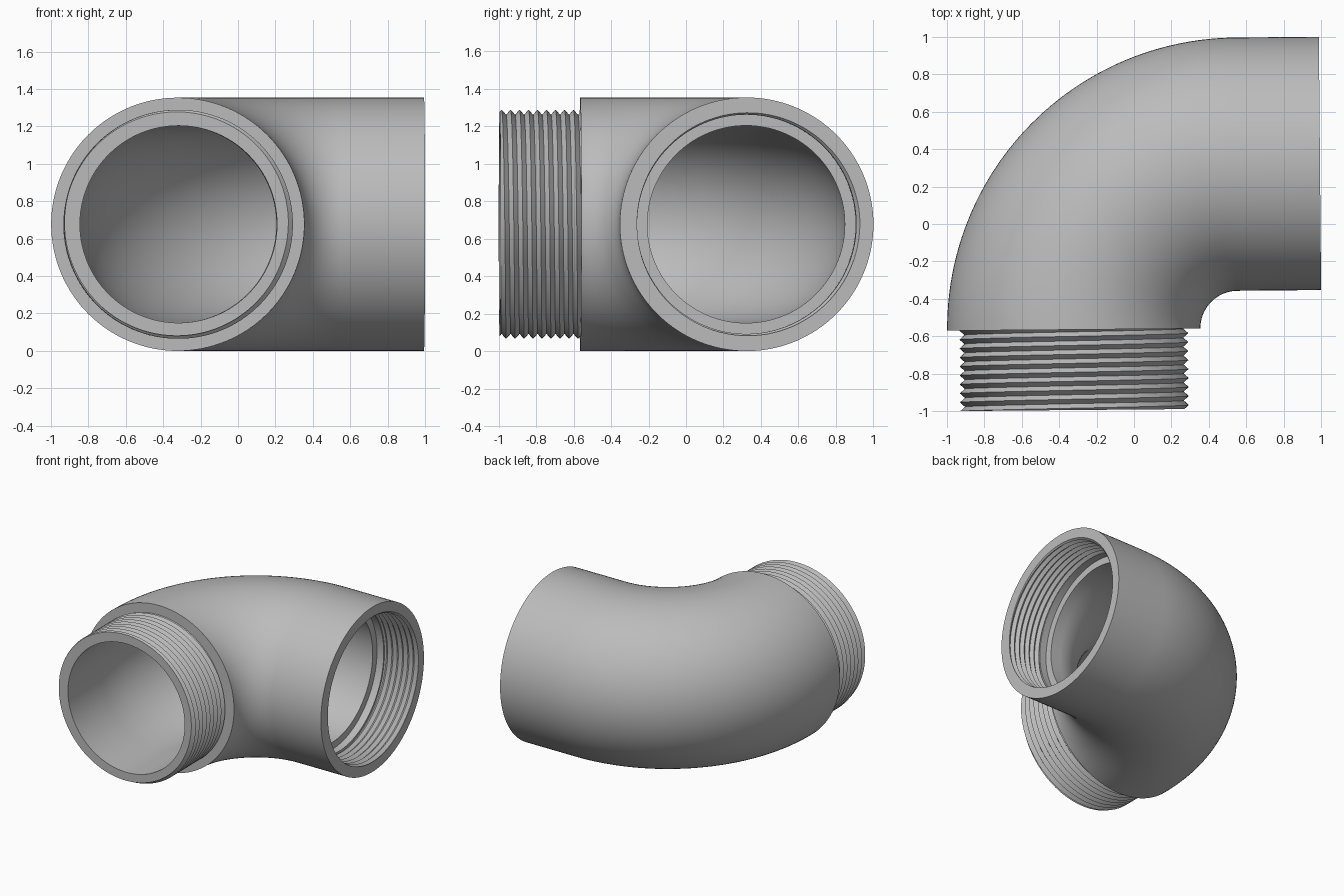
import bpy
import bmesh
import math
from mathutils import Vector

if "Cube" in bpy.data.objects:
    bpy.data.objects.remove(bpy.data.objects["Cube"])

SIDES = 128
TILT = math.radians(0.5)
BEND_CENTRE = Vector((0.555, -0.557, 0.677))
BEND_R = 0.877
BEND_LEN = BEND_R * math.pi / 2
OUTER, BORE, SOCKET = 0.677, 0.527, 0.585
MALE_END = -0.43
FEMALE_END = BEND_LEN + 0.447
THREAD_STOP = FEMALE_END - 0.30
STEP = FEMALE_END - 0.36
PITCH = 0.048
UP = Vector((0, 0, 1))

metal = bpy.data.materials.new("grey metal")
metal.use_nodes = True
GREY = (0.5, 0.5, 0.5, 1)
metal.diffuse_color = GREY
metal.node_tree.nodes["Principled BSDF"].inputs["Base Color"].default_value = GREY


def pipe_point(s, r, a):
    """Point at distance s along the elbow centreline, radius r, angle a."""
    on_bend = min(max(s, 0), BEND_LEN)
    turn = math.pi - on_bend / BEND_R + TILT
    out = Vector((math.cos(turn), math.sin(turn), 0))
    along = Vector((out.y, -out.x, 0))
    centre = BEND_CENTRE + out * BEND_R + along * (s - on_bend)
    return centre + (out * math.cos(a) + UP * math.sin(a)) * r


def angles():
    return [2 * math.pi * i / SIDES for i in range(SIDES + 1)]


def ring(s, r):
    return [pipe_point(s, r, a) for a in angles()]


def loft(name, rows):
    """Skin a list of rings into a smooth object with sharp creases."""
    bm = bmesh.new()
    grid = [[bm.verts.new(p) for p in row] for row in rows]
    for lower, upper in zip(grid, grid[1:]):
        for j in range(SIDES):
            bm.faces.new((lower[j], lower[j + 1], upper[j + 1], upper[j]))
    bmesh.ops.remove_doubles(bm, verts=bm.verts, dist=1e-5)
    mesh = bpy.data.meshes.new(name)
    bm.to_mesh(mesh)
    bm.free()
    mesh.materials.append(metal)
    ob = bpy.data.objects.new(name, mesh)
    bpy.context.collection.objects.link(ob)
    bpy.ops.object.select_all(action="DESELECT")
    ob.select_set(True)
    bpy.context.view_layer.objects.active = ob
    bpy.ops.object.shade_smooth_by_angle(angle=math.radians(30))
    return ob


def thread_rows(start, stop, root, crest):
    """Helical V-thread rows, trimmed flat at both ends."""
    rows = []
    first = math.floor(2 * start / PITCH) - 3
    last = math.ceil(2 * stop / PITCH) + 1
    for k in range(first, last + 1):
        row = []
        for a in angles():
            lead = a / (2 * math.pi)
            s = min(max(PITCH * (k / 2 + lead), start), stop)
            phase = (s / PITCH - lead) % 1
            row.append(pipe_point(s, root + (crest - root) * abs(2 * phase - 1), a))
        rows.append(row)
    return rows


bend = [BEND_LEN * i / 48 for i in range(49)]

# Outer elbow skin with the shoulder and the socket rim
loft("elbow_body",
     [ring(0, SOCKET)] + [ring(s, OUTER) for s in bend]
     + [ring(FEMALE_END, OUTER), ring(FEMALE_END, 0.605)])

# Inner bore, from the socket step through the bend to the spigot tip
loft("inner_bore",
     [ring(THREAD_STOP, SOCKET), ring(STEP, SOCKET), ring(STEP, BORE)]
     + [ring(s, BORE) for s in reversed(bend)]
     + [ring(MALE_END, BORE), ring(MALE_END, SOCKET)])

# External thread on the spigot
loft("male_thread",
     [ring(MALE_END, SOCKET)]
     + thread_rows(MALE_END, 0, SOCKET, 0.612)
     + [ring(0, SOCKET)])

# Internal thread in the socket
loft("female_thread",
     [ring(FEMALE_END, 0.605)]
     + thread_rows(THREAD_STOP, FEMALE_END, SOCKET, 0.605)[::-1]
     + [ring(THREAD_STOP, SOCKET)])
